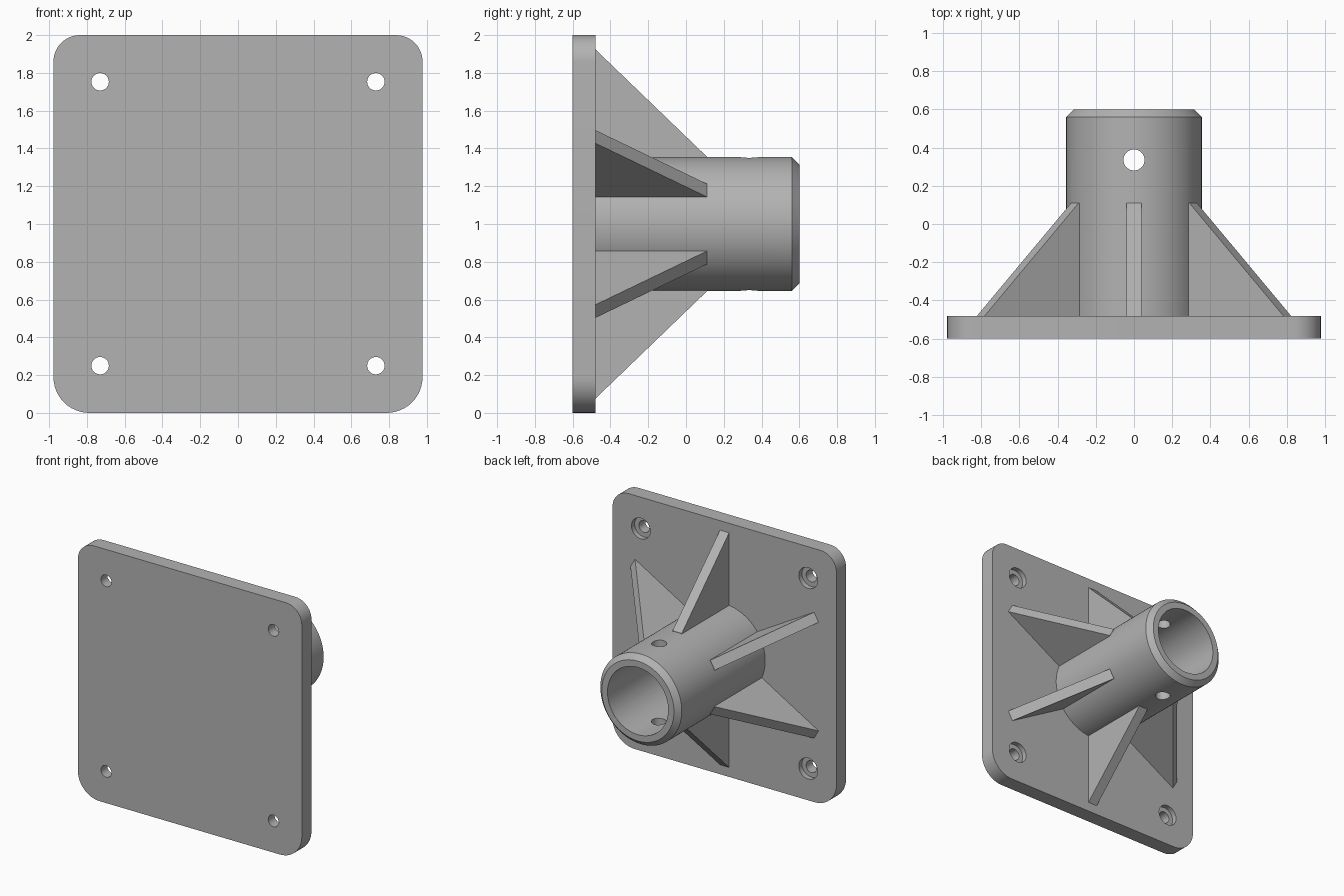
import bpy, bmesh, math
from mathutils import Matrix, Vector

if "Cube" in bpy.data.objects:
    bpy.data.objects.remove(bpy.data.objects["Cube"])

grey = bpy.data.materials.new("plain grey")
grey.diffuse_color = (0.45, 0.45, 0.45, 1)
grey.use_nodes = True
grey.node_tree.nodes["Principled BSDF"].inputs["Base Color"].default_value = grey.diffuse_color

BACK, FACE, END = -0.6, -0.48, 0.6      # plate front, plate rear face, tube mouth
AXIS_Z, TUBE_R, BORE_R = 1.0, 0.355, 0.265


def finish(name, bm):
    bmesh.ops.recalc_face_normals(bm, faces=bm.faces)
    me = bpy.data.meshes.new(name)
    bm.to_mesh(me)
    bm.free()
    ob = bpy.data.objects.new(name, me)
    bpy.context.collection.objects.link(ob)
    me.materials.append(grey)
    return ob


def prism(name, points, offset):
    """Extrude a closed outline along an offset vector."""
    bm = bmesh.new()
    face = bm.faces.new([bm.verts.new(p) for p in points])
    ext = bmesh.ops.extrude_face_region(bm, geom=[face])
    moved = [v for v in ext["geom"] if isinstance(v, bmesh.types.BMVert)]
    bmesh.ops.translate(bm, verts=moved, vec=offset)
    return finish(name, bm)


def rod(name, r, a, b, sides=48):
    """Cylinder from point a to point b."""
    a, b = Vector(a), Vector(b)
    rot = (b - a).to_track_quat('Z', 'Y').to_matrix().to_4x4()
    bm = bmesh.new()
    bmesh.ops.create_cone(bm, cap_ends=True, segments=sides, radius1=r, radius2=r,
                          depth=(b - a).length, matrix=Matrix.Translation((a + b) / 2) @ rot)
    return finish(name, bm)


def boolean(target, tool, operation):
    mod = target.modifiers.new(tool.name, 'BOOLEAN')
    mod.operation, mod.solver, mod.object = operation, 'EXACT', tool
    bpy.context.view_layer.objects.active = target
    bpy.ops.object.modifier_apply(modifier=mod.name)
    bpy.data.objects.remove(tool)


# Base plate with larger rounding on the lower corners
outline = []
for sx, sz, r, start in ((1, 1, 0.14, 0), (-1, 1, 0.14, 90), (-1, -1, 0.19, 180), (1, -1, 0.19, 270)):
    for i in range(13):
        t = math.radians(start + 90 * i / 12)
        outline.append((sx * (0.977 - r) + r * math.cos(t), BACK,
                        1 + sz * (1 - r) + r * math.sin(t)))
bracket = prism("mounting_bracket", outline, (0, FACE - BACK, 0))

# Tube with chamfered mouth, rooted in the plate
profile = [(0, FACE - 0.05), (TUBE_R, FACE - 0.05), (TUBE_R, 0.56), (0.315, END), (0, END)]
bm = bmesh.new()
verts = [bm.verts.new((r, y, AXIS_Z)) for r, y in profile]
edges = [bm.edges.new(p) for p in zip(verts, verts[1:])]
bmesh.ops.spin(bm, geom=verts + edges, cent=(0, 0, AXIS_Z), axis=(0, 1, 0),
               angle=2 * math.pi, steps=96)
bmesh.ops.remove_doubles(bm, verts=bm.verts, dist=1e-5)
boolean(bracket, finish("tube", bm), 'UNION')

# Six triangular gussets around the tube
for k in range(6):
    a = math.radians(90 + 60 * k)
    radial = Vector((math.cos(a), 0, math.sin(a)))
    side = Vector((-math.sin(a), 0, math.cos(a))) * 0.04
    pts = [radial * r + Vector((0, y, AXIS_Z)) - side
           for r, y in ((0.3, FACE - 0.03), (0.925, FACE - 0.03), (0.925, FACE),
                        (0.357, 0.11), (0.3, 0.11))]
    boolean(bracket, prism("gusset", pts, side * 2), 'UNION')

# Tube bore and vertical pin hole
boolean(bracket, rod("bore", BORE_R, (0, FACE, AXIS_Z), (0, END + 0.1, AXIS_Z), 96), 'DIFFERENCE')
boolean(bracket, rod("pin_hole", 0.055, (0, 0.335, 0.4), (0, 0.335, 1.6)), 'DIFFERENCE')

# Counterbored screw holes
for x in (-0.73, 0.73):
    for z in (0.25, 1.753):
        boolean(bracket, rod("screw_hole", 0.046, (x, BACK - 0.1, z), (x, FACE + 0.1, z)), 'DIFFERENCE')
        boolean(bracket, rod("counterbore", 0.082, (x, FACE - 0.04, z), (x, FACE + 0.1, z)), 'DIFFERENCE')

bracket.select_set(True)
bpy.context.view_layer.objects.active = bracket
bpy.ops.object.shade_smooth_by_angle(angle=math.radians(30))
